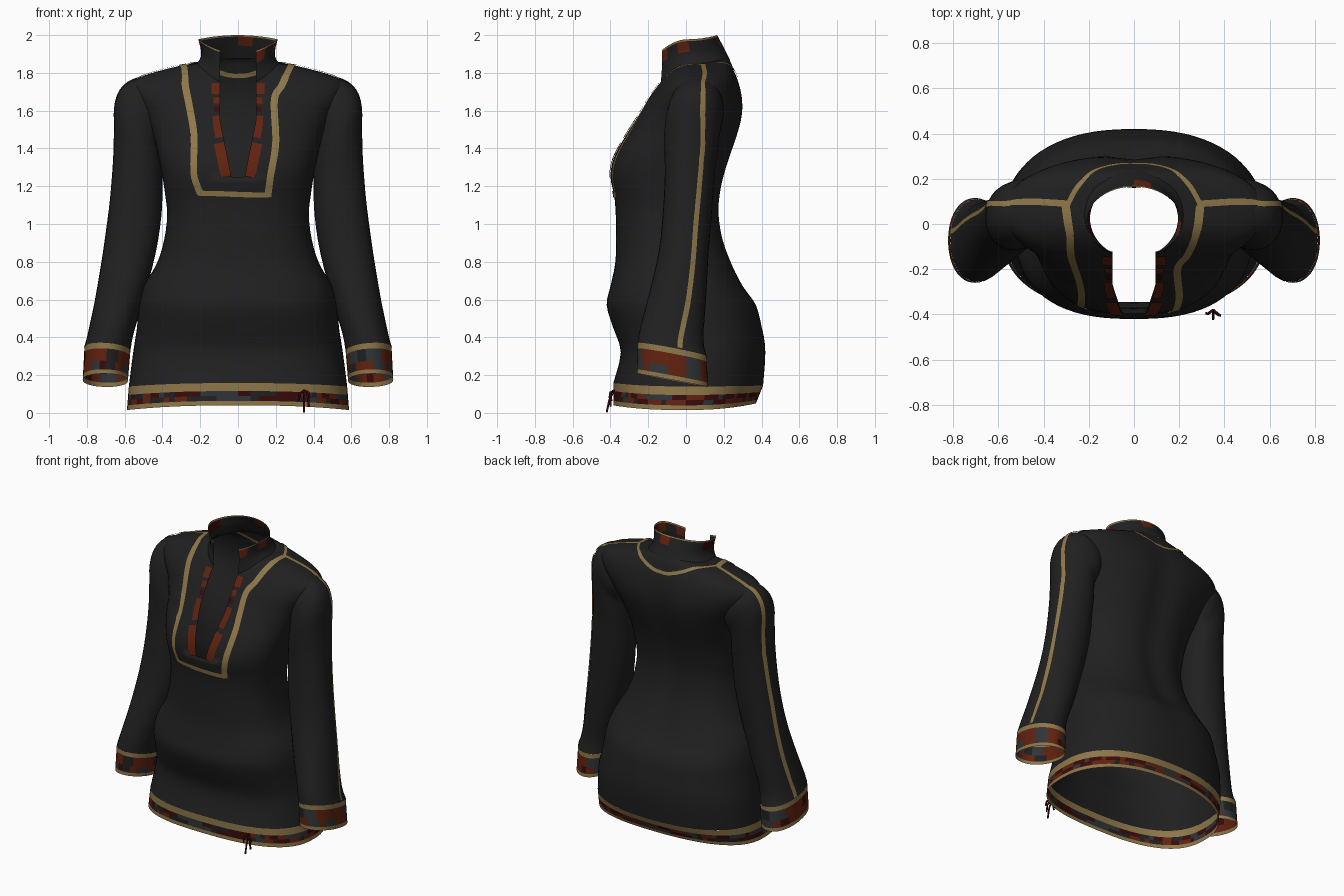
import bpy, bmesh, math, random
from mathutils import Vector
from mathutils.bvhtree import BVHTree

if "Cube" in bpy.data.objects:
    bpy.data.objects.remove(bpy.data.objects["Cube"])

random.seed(7)
COLOURS = {"black_cloth": (.0145, .0145, .015), "gold_trim": (.27, .185, .068), "rust_patch": (.118, .016, .005),
           "dark_red_patch": (.04, .003, .003), "slate_patch": (.03, .035, .038)}
MATS = []
for name, c in COLOURS.items():
    m = bpy.data.materials.new(name)
    m.diffuse_color = (*c, 1)
    m.use_nodes = True
    m.node_tree.nodes["Principled BSDF"].inputs["Base Color"].default_value = m.diffuse_color
    MATS.append(m)
BLACK, GOLD, RUST, RED, SLATE = range(5)


def add(name, bm):
    me = bpy.data.meshes.new(name)
    bm.to_mesh(me)
    bm.free()
    ob = bpy.data.objects.new(name, me)
    bpy.context.collection.objects.link(ob)
    for m in MATS:
        me.materials.append(m)
    for p in me.polygons:
        p.use_smooth = True
    return ob


def smooth_rows(rows, k):
    """Catmull-Rom interpolation between rows of numbers."""
    out = []
    for i in range(len(rows) - 1):
        a, b, c, d = (rows[max(0, min(len(rows) - 1, i + o))] for o in (-1, 0, 1, 2))
        for t in [s / k for s in range(k)]:
            out.append([q + .5 * t * (r - p + t * (2 * p - 5 * q + 4 * r - w + t * (3 * (q - r) + w - p)))
                        for p, q, r, w in zip(a, b, c, d)])
    return out + [list(rows[-1])]


def loft(rings, colour=lambda i, j: BLACK):
    bm = bmesh.new()
    vs = [[bm.verts.new(p) for p in r] for r in rings]
    n = len(rings[0])
    for i in range(len(vs) - 1):
        for j in range(n):
            k = (j + 1) % n
            bm.faces.new((vs[i][j], vs[i][k], vs[i + 1][k], vs[i + 1][j])).material_index = colour(i, j)
    bm.normal_update()
    return bm


def power(v, p):
    return math.copysign(abs(v) ** p, v)


def body_ring(row, n, p=.86, spine=.025):
    """Row: half width, side z, front y, back y, front z, back z."""
    hx, zs, yf, yb, zf, zb = row
    yc = (yf + yb) / 2
    pts = []
    for j in range(n):
        a = 2 * math.pi * j / n
        s = math.sin(a)
        q = p if s > 0 or p == 1 or zs > 1.45 else p - .06
        x, y = hx * power(math.cos(a), q), yc + (yb - yc) * power(s, q)
        if s > 0:  # shallow hollow along the spine
            y -= spine * math.exp(-(x / .09) ** 2) * max(0, min(1, (zs - .4) * 3, (1.8 - zs) * 5))
        pts.append((x, y, zs + ((zb if s > 0 else zf) - zs) * s * s))
    return pts


def arm_ring(row, side, n=28):
    """Row: inner x, inner z, outer x, outer z, front y, back y, tilt."""
    xi, zi, xo, zo, yf, yb, tilt = row
    pts = []
    for j in range(n):
        a = 2 * math.pi * j / n
        u, s = power(math.cos(a), .94), power(math.sin(a), .94)
        pts.append((side * ((xi + xo) / 2 + u * (xo - xi) / 2), (yf + yb) / 2 + s * (yb - yf) / 2,
                    (zi + zo) / 2 + u * (zo - zi) / 2 - tilt * s))
    return pts if side > 0 else pts[::-1]


def slot_half(z):
    return min(.095, .035 + .06 * (z - 1.25) / .3)


def cut_slot(bm):
    """Opens the front slit below the neck."""
    planes = [((0, 0, 1.25), (0, 0, 1))]
    for s in (1, -1):
        planes += [((s * .095, 0, 0), (1, 0, 0)), ((s * .035, 0, 1.25), (.3, 0, -s * .06))]

    def front(half):
        pairs = [(f, f.calc_center_median()) for f in bm.faces]
        return [f for f, c in pairs if c.y < 0 and c.z > 1.2 and abs(c.x) < half(c.z)]
    for co, no in planes:
        geom = set(front(lambda z: .15))
        for f in list(geom):
            geom.update(f.edges, f.verts)
        bmesh.ops.bisect_plane(bm, geom=list(geom), plane_co=co, plane_no=no)
    bmesh.ops.delete(bm, geom=front(lambda z: slot_half(z) if z > 1.25 else 0), context='FACES')


def patchwork(n, rows, weights, run=(1, 3)):
    """Random runs of patch colours for each row; weights is a function of the column."""
    table = []
    for _ in range(rows):
        line = []
        while len(line) < n:
            w = weights(len(line))
            line += [random.choices((BLACK, RUST, RED, SLATE), w)[0]] * random.randint(*run)
        table.append(line)
    return table


def mix(a, b, t):
    return [p + (q - p) * t for p, q in zip(a, b)]


# torso
HEM0 = (.588, .015, -.385, .37, .04, .05)
HEM1 = (.578, .14, -.385, .408, .158, .145)
lower = [(.555, .32, -.345, .42), (.535, .45, -.385, .405), (.525, .57, -.42, .378), (.50, .67, -.40, .31),
         (.43, .79, -.375, .252), (.39, .92, -.37, .205), (.375, 1.05, -.372, .185), (.385, 1.15, -.38, .19),
         (.40, 1.25, -.40, .21), (.42, 1.35, -.383, .24), (.45, 1.47, -.32, .28), (.50, 1.58, -.25, .305)]
upper = [(.56, 1.67, -.20, .30, 1.66, 1.68), (.57, 1.735, -.165, .275, 1.71, 1.77), (.50, 1.785, -.15, .255, 1.73, 1.81),
         (.31, 1.837, -.14, .235, 1.745, 1.86), (.215, 1.85, -.135, .215, 1.75, 1.88)]
rows = [HEM1] + [r + (r[1], r[1]) for r in lower] + upper
torso = loft([body_ring(r, 72) for r in smooth_rows(rows, 3)])
cut_slot(torso)

# hem band: gold edges with two rows of patches
cells = patchwork(96, 4, lambda j: (3, 5, 5, 3))
add("hem_band", loft([body_ring(mix(HEM0, HEM1, t), 96) for t in (0, .2, .42, .64, 1)],
                     lambda i, j: GOLD if i in (0, 3) else cells[i][j]))

# collar with patches and a gold rim
collar = smooth_rows([(.24, 1.825, -.15, .235, 1.72, 1.865), (.195, 1.89, -.15, .205, 1.81, 1.925),
                      (.21, 1.978, -.145, .165, 1.905, 2.0)], 4)
collar.insert(8, mix(collar[7], collar[8], .4))
cells = patchwork(48, 9, lambda j: (6, 0, 1, 1) if j % 6 < 3 else (1, 6, 1, 0), (3, 3))
bm = loft([body_ring(r, 48, 1, 0) for r in collar],
          lambda i, j: GOLD if i == 8 else (cells[3][j] if i > 4 else BLACK))
cut_slot(bm)
add("collar", bm)

# sleeves and cuffs, listed from the cuff up
cuff_low = (.583, .17, .822, .175, -.26, .115, .035)
cuff_top = (.57, .325, .813, .345, -.256, .11, .035)
arm = [cuff_top, (.553, .42, .793, .42, -.243, .092, .03),
       (.50, .6, .757, .6, -.20, .105, .015), (.435, .85, .715, .85, -.145, .12, 0),
       (.405, 1.05, .683, 1.08, -.122, .138, 0), (.40, 1.2, .662, 1.33, -.112, .152, 0),
       (.40, 1.28, .657, 1.5, -.115, .168, 0), (.405, 1.36, .655, 1.62, -.115, .18, 0),
       (.41, 1.4, .625, 1.71, -.105, .19, 0), (.41, 1.43, .555, 1.765, -.09, .2, 0),
       (.40, 1.46, .44, 1.785, -.06, .19, 0)]
parts = {"torso": torso}
for side, label in ((1, "left"), (-1, "right")):
    parts[label + "_sleeve"] = loft([arm_ring(r, side) for r in smooth_rows(arm, 3)])
    outer = (lambda j: math.cos(2 * math.pi * j / 48) > .45) if side > 0 else \
            (lambda j: math.cos(2 * math.pi * (j + 1) / 48) > .45)
    cells = patchwork(48, 3, lambda j: (0, 8, 1, 2) if outer(j) else (1, 4, 1, 7), (2, 4))
    add(label + "_cuff", loft([arm_ring(mix(cuff_low, cuff_top, t), side, 48) for t in (0, .14, .42, .82, 1)],
                              lambda i, j: GOLD if i in (0, 3) else cells[i][j]))

# remove cloth hidden where sleeves and torso overlap
trees = {k: BVHTree.FromBMesh(b) for k, b in parts.items()}
for k, b in parts.items():
    hidden = []
    for f in b.faces:
        c = f.calc_center_median()
        for o in (["left_sleeve", "right_sleeve"] if k == "torso" else ["torso"]):
            loc, nor, _, dist = trees[o].find_nearest(c)
            if 1.2 < c.z < 1.82 and dist < .2 and (c - loc).dot(nor) < -max(.02, dist * .8):
                hidden.append(f)
    bmesh.ops.delete(b, geom=hidden, context='FACES')
shell = [add(k, b) for k, b in parts.items()]

# surface used to lay trims on the cloth
verts, polys = [], []
for ob in shell:
    base = len(verts)
    verts += [v.co.copy() for v in ob.data.vertices]
    polys += [[base + k for k in p.vertices] for p in ob.data.polygons]
tree = BVHTree.FromPolygons(verts, polys)


def ribbon(name, path, width, mat=GOLD, lift=.006):
    """Flat strip following guide points, snapped to the cloth."""
    path = smooth_rows(path, 8)
    bm = bmesh.new()
    prev = None
    for i, p in enumerate(path):
        tan = Vector(path[min(i + 1, len(path) - 1)]) - Vector(path[max(i - 1, 0)])
        loc, nor = tree.find_nearest(Vector(p))[:2]
        across = nor.cross(tan).normalized() * width / 2
        hits = [tree.find_nearest(loc + across * k + nor * .01)[:2] for k in (-1, 0, 1)]
        pair = [bm.verts.new(q + qn * lift) for q, qn in hits]
        for k in (0, 1) if prev else ():
            bm.faces.new((prev[k + 1], prev[k], pair[k], pair[k + 1])).material_index = mat
        prev = pair
    add(name, bm)


# gold yoke on the chest
ribbon("yoke_left", [(.295, .08, 1.86), (.275, -.05, 1.83), (.235, -.16, 1.75), (.195, -.22, 1.67), (.205, -.34, 1.46),
                     (.18, -.41, 1.27), (.165, -.41, 1.14)], .038)
ribbon("yoke_right", [(-.305, .08, 1.86), (-.285, -.05, 1.83), (-.28, -.15, 1.74), (-.265, -.22, 1.65),
                      (-.24, -.34, 1.46), (-.245, -.41, 1.25), (-.215, -.41, 1.15)], .038)
ribbon("yoke_bottom", [(-.225, -.4, 1.155), (-.1, -.41, 1.155), (.05, -.41, 1.15), (.175, -.41, 1.145)], .028)

# gold yoke at the back, seen outside and through the neck
back = [(.3, .08, 1.87), (.24, .18, 1.86), (.13, .26, 1.82), (0, .29, 1.795)]
back += [(-x, y, z) for x, y, z in back[-2::-1]]
ribbon("yoke_back", back, .022)
ribbon("yoke_back_lining", back, .026, lift=-.005)

# gold seam down each sleeve, and rust and red patches along the slit
seam = [(.30, .09, 1.87), (.45, .10, 1.83), (.56, .10, 1.80), (.65, .10, 1.71), (.69, .10, 1.6), (.69, .10, 1.4),
        (.69, .08, 1.2), (.71, .06, 1.0), (.74, .045, .8), (.78, .02, .6), (.81, -.02, .42), (.83, -.03, .35)]
for s in (1, -1):
    ribbon("sleeve_seam", [(s * x, y, z) for x, y, z in seam], .029)
    for z0, z1, w, m in ((1.25, 1.44, .055, RUST), (1.47, 1.59, .04, RUST), (1.61, 1.64, .03, RED),
                         (1.655, 1.69, .035, RUST), (1.71, 1.77, .045, RUST)):
        ribbon("slit_patch", [(s * (slot_half(z) + w / 2 + .002), -.42 + max(0, z - 1.35) * .57, z)
                              for z in (z0, (z0 + z1) / 2, z1)], w, m)

# small tied cord on the hem
for dx, dy, z in ((0, -.035, 0), (.025, -.015, .03), (-.03, -.01, .06), (.03, -.02, .075)):
    cu = bpy.data.curves.new("hem_cord", 'CURVE')
    cu.dimensions, cu.bevel_depth, cu.bevel_resolution = '3D', .006, 1
    cu.materials.append(MATS[RED])
    sp = cu.splines.new('POLY')
    sp.points.add(2)
    for pt, co in zip(sp.points, ((.35, -.38, .12), (.35 + dx * .8, -.395 + dy * .3, .07 + z * .5),
                                  (.35 + dx, -.385 + dy, z + .003))):
        pt.co = (*co, 1)
    bpy.context.collection.objects.link(bpy.data.objects.new("hem_cord", cu))
